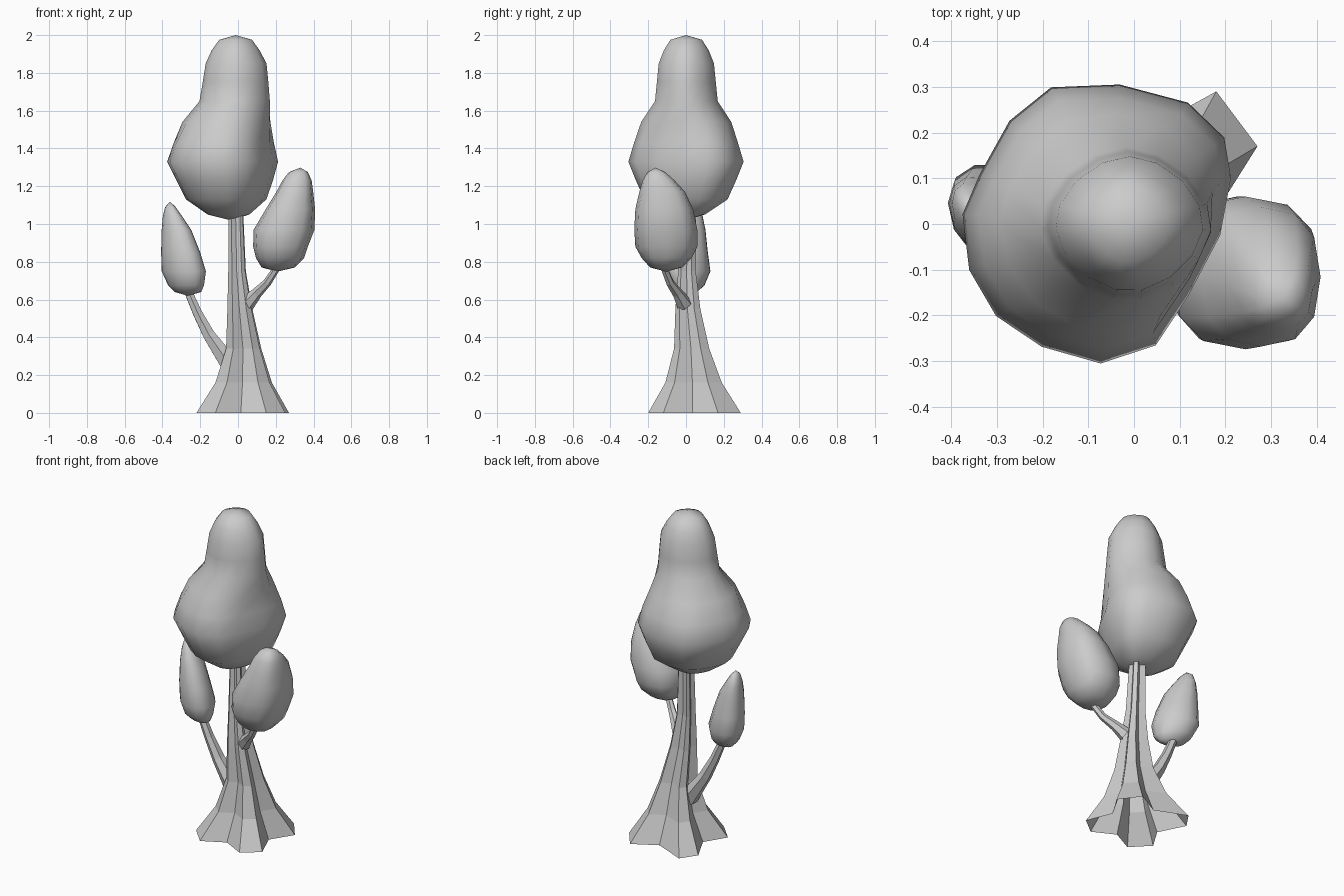
import bpy, math
from mathutils import Vector


def skin(name, rings, poles=None, smooth=False):
    """Skin a list of equal-length point rings; optional bottom and top pole points."""
    n = len(rings[0])
    verts = [tuple(p) for ring in rings for p in ring]
    faces = []
    for r in range(len(rings) - 1):
        for i in range(n):
            j = (i + 1) % n
            faces.append((r * n + i, r * n + j, (r + 1) * n + j, (r + 1) * n + i))
    if poles:
        b, t = len(verts), len(verts) + 1
        verts += poles
        last = (len(rings) - 1) * n
        for i in range(n):
            j = (i + 1) % n
            faces.append((b, j, i))
            faces.append((t, last + i, last + j))
    me = bpy.data.meshes.new(name)
    me.from_pydata(verts, [], faces)
    me.polygons.foreach_set("use_smooth", [smooth] * len(me.polygons))
    ob = bpy.data.objects.new(name, me)
    bpy.context.collection.objects.link(ob)
    return ob


def oval(n, power=1.0, skew=0.0, start=0.0):
    """Unit outline: power below 1 squares it off, skew leans it diagonally."""
    def soft(v):
        return math.copysign(abs(v) ** power, v)
    angles = [start + 2 * math.pi * i / n for i in range(n)]
    return [(soft(math.cos(a)), soft(math.sin(a - skew))) for a in angles]


def foliage(name, spans, bottom, top, low, high=None, blend=(0, 1)):
    """Leaf mass from rows of (z, x min, x max, y min, y max); outline goes from low to high."""
    rings = []
    high = high or low
    for z, x0, x1, y0, y1 in spans:
        t = min(1, max(0, (z - blend[0]) / (blend[1] - blend[0])))
        mid = Vector(((x0 + x1) / 2, (y0 + y1) / 2))
        rx, ry = (x1 - x0) / 2, (y1 - y0) / 2
        ring = []
        for a, b in zip(low, high):
            p = Vector(a).lerp(Vector(b), t)
            ring.append((mid.x + rx * p.x, mid.y + ry * p.y, z))
        rings.append(ring)
    return skin(name, rings, [bottom, top], True)


def branch(name, path, n=6):
    """Open tapered limb along rows of (x, y, z, radius)."""
    pts = [Vector(p[:3]) for p in path]
    rings = []
    for k, p in enumerate(pts):
        d = pts[min(k + 1, len(pts) - 1)] - pts[max(k - 1, 0)]
        q = d.to_track_quat('Z', 'Y')
        r = path[k][3]
        rings.append([p + q @ Vector((r * math.cos(2 * math.pi * i / n),
                                      r * math.sin(2 * math.pi * i / n), 0)) for i in range(n)])
    return skin(name, rings)


# Trunk: four flared roots with valleys between, open underneath
base = [(0.245, 0.125), (0.155, 0.245), (0.01, 0.165), (-0.18, 0.245), (-0.245, 0.15), (-0.165, -0.01),
        (-0.245, -0.14), (-0.145, -0.245), (-0.01, -0.175), (0.125, -0.245), (0.225, -0.165), (0.16, -0.01)]
trunk_rows = [(0, 1.0, 0.025, 0.045), (0.16, 0.61, 0.03, 0.04), (0.34, 0.38, 0.03, 0.03),
              (0.55, 0.27, 0.01, 0.01), (0.75, 0.19, -0.005, 0.005), (1.1, 0.155, -0.012, 0.015)]
skin("trunk", [[(cx + s * x, cy + s * y, z) for x, y in base] for z, s, cx, cy in trunk_rows])

# Branches
branch("left_branch", [(-0.04, 0.03, 0.25, 0.055), (-0.155, 0.03, 0.415, 0.036),
                       (-0.215, 0.028, 0.53, 0.028), (-0.28, 0.025, 0.68, 0.022)])
branch("right_branch", [(0.045, -0.01, 0.575, 0.043), (0.10, -0.045, 0.635, 0.029),
                        (0.155, -0.085, 0.69, 0.022), (0.22, -0.125, 0.79, 0.018)])

# Main crown: lopsided low down, fuller at the back right, rounder towards the top
crown = [(1, .33), (.95, .62), (.68, .87), (.17, 1), (-.34, .98), (-.65, .74), (-.87, .36), (-1, .07),
         (-.95, -.33), (-.75, -.66), (-.41, -.88), (.03, -1), (.44, -.87), (.68, -.52), (.92, -.08)]
foliage("main_foliage", [
    (1.05, -0.16, 0.06, -0.10, 0.10), (1.13, -0.275, 0.15, -0.22, 0.22),
    (1.23, -0.325, 0.185, -0.265, 0.265), (1.33, -0.375, 0.212, -0.305, 0.305),
    (1.43, -0.34, 0.19, -0.275, 0.275), (1.54, -0.295, 0.178, -0.24, 0.24),
    (1.65, -0.205, 0.17, -0.168, 0.168), (1.75, -0.188, 0.162, -0.158, 0.158),
    (1.85, -0.172, 0.152, -0.148, 0.148), (1.92, -0.14, 0.115, -0.12, 0.12),
    (1.975, -0.10, 0.075, -0.085, 0.085)], (-0.04, 0, 1.02), (-0.012, 0, 2.0),
    crown, oval(15, 1.12, 0, 0.31), (1.43, 1.65))

# Right crown
foliage("right_foliage", [
    (0.77, 0.125, 0.30, -0.19, -0.02), (0.82, 0.095, 0.35, -0.235, 0.03),
    (0.88, 0.08, 0.37, -0.268, 0.06), (0.97, 0.083, 0.405, -0.274, 0.06),
    (1.08, 0.148, 0.408, -0.268, 0.037), (1.17, 0.203, 0.398, -0.247, -0.005),
    (1.23, 0.235, 0.39, -0.23, -0.06), (1.275, 0.27, 0.37, -0.205, -0.11)],
    (0.21, -0.105, 0.748), (0.33, -0.16, 1.298), oval(12, 0.8))

# Left crown
foliage("left_foliage", [
    (0.64, -0.335, -0.195, -0.04, 0.06), (0.675, -0.37, -0.18, -0.08, 0.10),
    (0.75, -0.404, -0.17, -0.10, 0.132), (0.85, -0.407, -0.20, -0.092, 0.118),
    (0.97, -0.404, -0.248, -0.07, 0.105), (1.04, -0.398, -0.295, -0.04, 0.09),
    (1.09, -0.386, -0.33, -0.01, 0.07)], (-0.265, 0.01, 0.62), (-0.36, 0.03, 1.118),
    oval(12, 0.95, 0.3))
